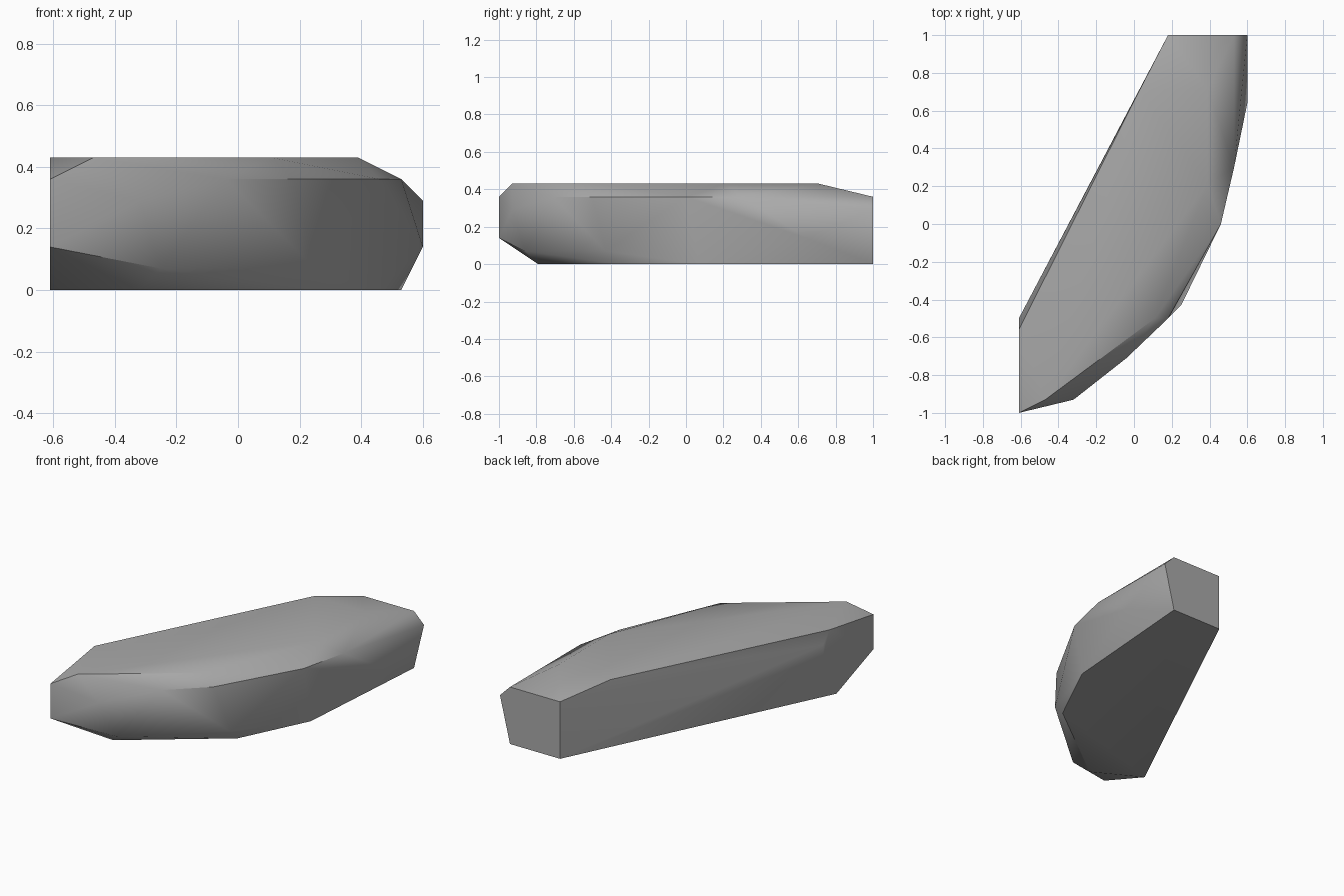
import bpy, bmesh, math

cube = bpy.data.objects.get("Cube")
if cube:
    bpy.data.objects.remove(cube, do_unlink=True)

# Stone colour
stone = bpy.data.materials.new("stone_grey")
stone.use_nodes = True
colour = (0.4, 0.4, 0.4, 1)
stone.diffuse_color = colour
stone.node_tree.nodes["Principled BSDF"].inputs["Base Color"].default_value = colour

# Corner outlines of the slab, grouped by layer
base = [(-.61, -.63, 0), (-.32, -.79, 0), (.25, -.36, 0),
        (.46, .07, 0), (.53, 1, 0), (.18, 1, 0)]
lower_rim = [(-.61, -1, .14), (-.25, -.86, .07), (.25, -.43, .07), (.6, .64, .14)]
upper_rim = [(-.61, -1, .36), (-.32, -.93, .29), (-.04, -.71, .36),
             (.18, -.5, .36), (.46, 0, .36), (.53, .3, .36), (.6, 1, .29),
             (.53, 1, .36), (.18, 1, .36), (-.61, -.5, .36), (-.61, -.5, .29)]
top = [(-.47, -.93, .43), (.11, -.5, .43), (.39, .21, .43),
       (.39, .71, .43), (.03, .71, .43), (-.61, -.56, .43)]

# Wrap the outlines in one convex, chipped slab
bm = bmesh.new()
for layer in (base, lower_rim, upper_rim, top):
    for corner in layer:
        bm.verts.new(corner)
hull = bmesh.ops.convex_hull(bm, input=bm.verts)
spare = {v for v in hull["geom_interior"] + hull["geom_unused"]
         if isinstance(v, bmesh.types.BMVert)}
bmesh.ops.delete(bm, geom=list(spare), context="VERTS")
bmesh.ops.dissolve_limit(bm, angle_limit=math.radians(1),
                         verts=bm.verts, edges=bm.edges)
bmesh.ops.recalc_face_normals(bm, faces=bm.faces)

mesh = bpy.data.meshes.new("rock_slab")
bm.to_mesh(mesh)
bm.free()
mesh.materials.append(stone)
slab = bpy.data.objects.new("rock_slab", mesh)
bpy.context.collection.objects.link(slab)

# Soft shading across gentle facets, crisp along the chipped edges
bpy.ops.object.select_all(action="DESELECT")
slab.select_set(True)
bpy.context.view_layer.objects.active = slab
bpy.ops.object.shade_smooth_by_angle(angle=math.radians(35))
